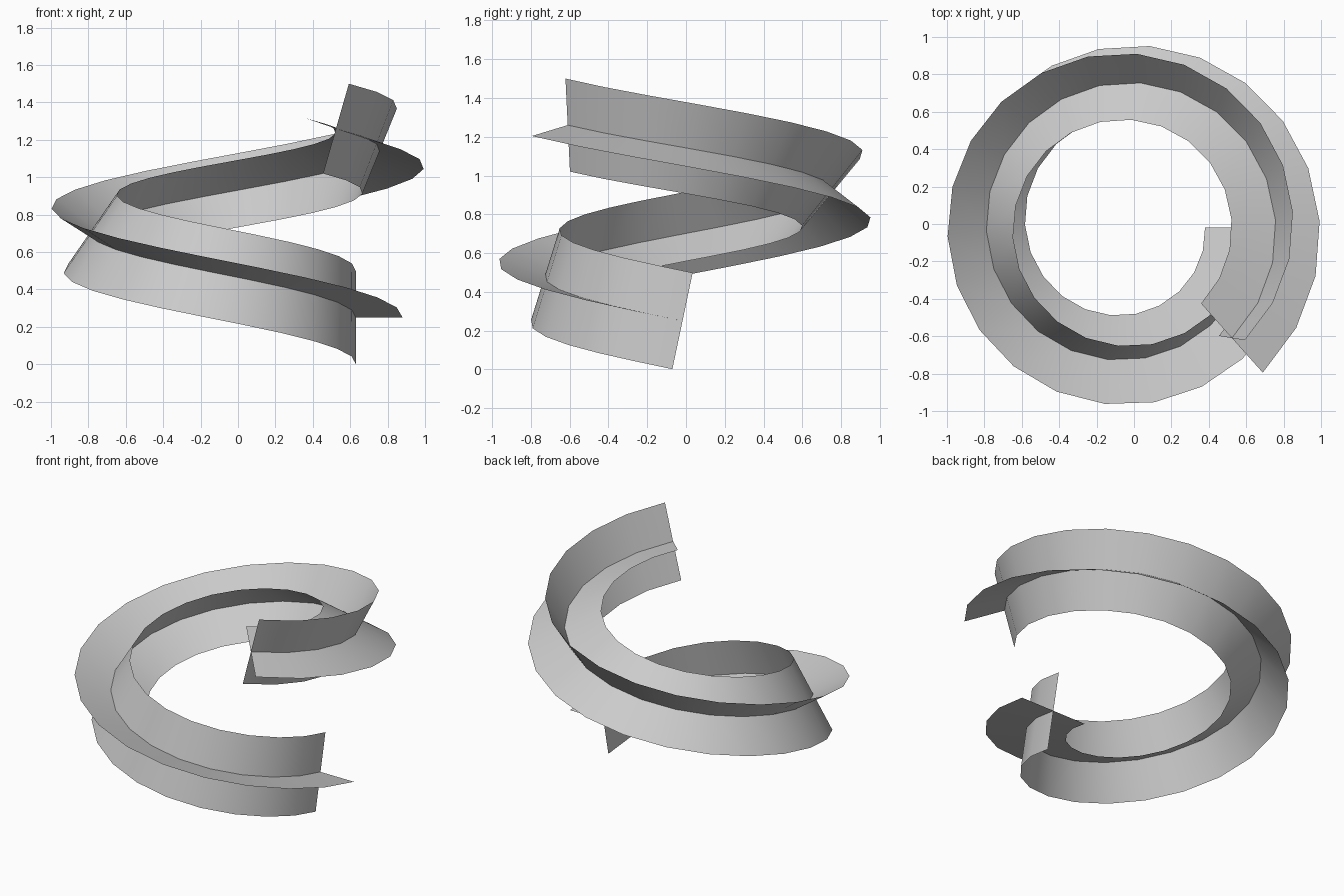
import bpy
import bmesh
import math
from mathutils import Vector

cube = bpy.data.objects.get("Cube")
if cube:
    bpy.data.objects.remove(cube)

# Plain grey material
grey = bpy.data.materials.new("light_grey")
grey.use_nodes = True
COLOUR = (0.6, 0.6, 0.6, 1)
grey.diffuse_color = COLOUR
grey.node_tree.nodes["Principled BSDF"].inputs["Base Color"].default_value = COLOUR

# Widening helix, climbing clockwise from the left side
STEPS = 25
TURN = math.radians(406)
ROLL = math.radians(77)
CENTRE = Vector((-0.048, -0.018, 0.25))
R_START, R_END, RISE = 0.678, 0.823, 1.01


def station(t):
    """Centre point and the two rolled cross-section axes at fraction t."""
    a = TURN * t
    radius = R_START + (R_END - R_START) * t
    out = Vector((math.cos(a), -math.sin(a), 0))
    along = Vector((-math.sin(a), -math.cos(a), RISE / (TURN * radius))).normalized()
    up = out.cross(along) * -1
    if up.z < 0:
        up.negate()
    point = CENTRE + out * radius + Vector((0, 0, RISE * t))
    c, s = math.cos(ROLL * t), math.sin(ROLL * t)
    return point, out * c + up * s, up * c - out * s


def ribbon(name, axis, half):
    """Sweep a flat strip along the helix on one of its axes."""
    bm = bmesh.new()
    previous = None
    for i in range(STEPS + 1):
        frame = station(i / STEPS)
        p, d = frame[0], frame[axis]
        row = [bm.verts.new(p + d * half * k) for k in (-1, 0, 1)]
        if previous:
            for j in range(2):
                bm.faces.new((previous[j], previous[j + 1], row[j + 1], row[j]))
        previous = row
    mesh = bpy.data.meshes.new(name)
    bm.to_mesh(mesh)
    bm.free()
    mesh.materials.append(grey)
    obj = bpy.data.objects.new(name, mesh)
    bpy.context.collection.objects.link(obj)
    bpy.ops.object.select_all(action='DESELECT')
    obj.select_set(True)
    bpy.context.view_layer.objects.active = obj
    bpy.ops.object.shade_smooth_by_angle(angle=math.radians(40))


# Two strips crossing at right angles
ribbon("flat_ribbon", 1, 0.25)
ribbon("upright_ribbon", 2, 0.254)
